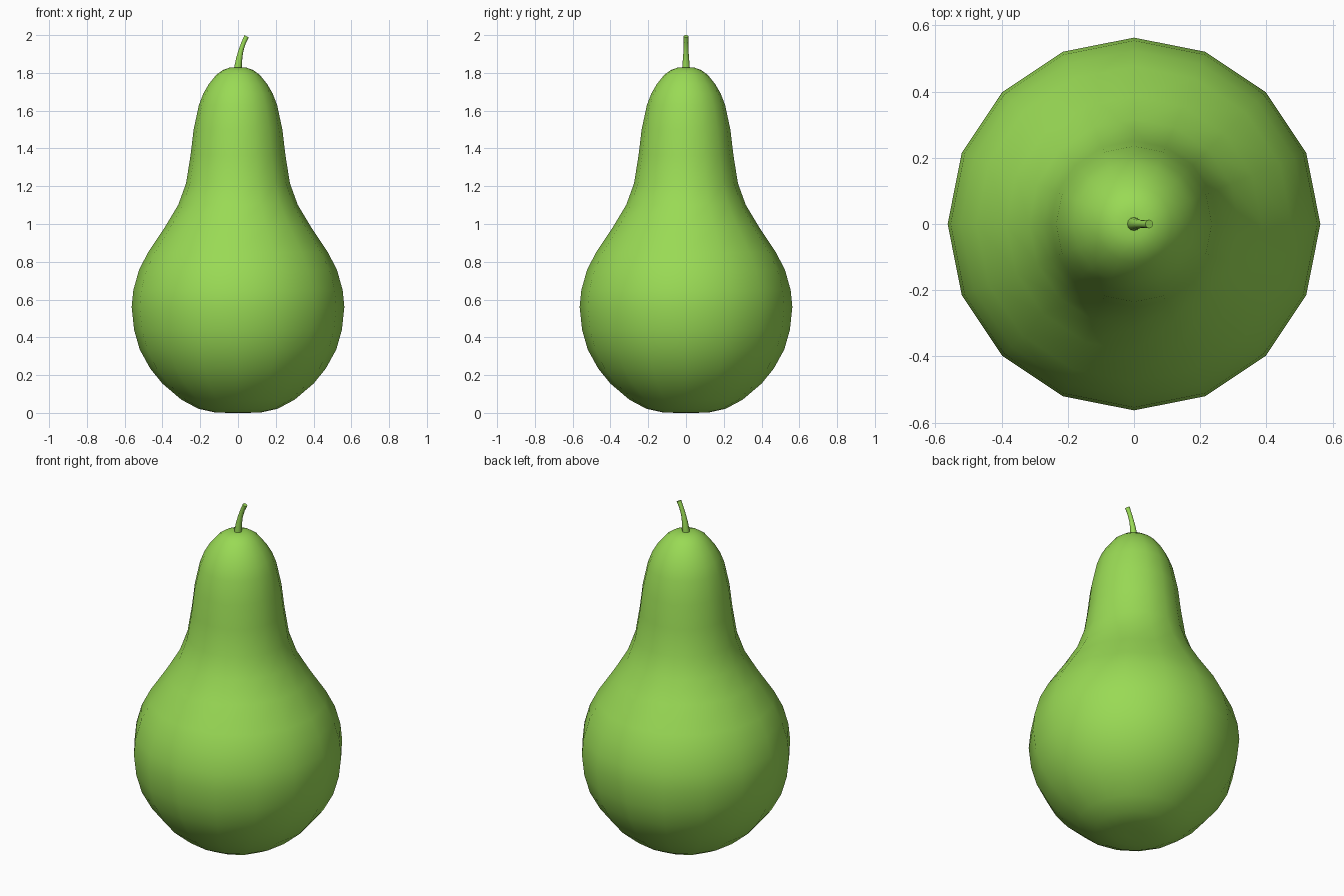
import bpy, bmesh, math
from mathutils import Vector

if "Cube" in bpy.data.objects:
    bpy.data.objects.remove(bpy.data.objects["Cube"])

SIDES = 16

green = bpy.data.materials.new("pear_green")
green.diffuse_color = (0.32, 0.70, 0.09, 1)
green.use_nodes = True
green.node_tree.nodes["Principled BSDF"].inputs["Base Color"].default_value = green.diffuse_color


def tube(name, rings, sides):
    """Skin rings of (centre, radius, tilt about y) with capped ends."""
    bm = bmesh.new()
    loops = []
    for centre, r, tilt in rings:
        u = Vector((math.cos(tilt), 0, -math.sin(tilt)))
        v = Vector((0, 1, 0))
        loops.append([bm.verts.new(Vector(centre)
                      + u * r * math.cos(2 * math.pi * i / sides)
                      + v * r * math.sin(2 * math.pi * i / sides)) for i in range(sides)])
    for a, b in zip(loops, loops[1:]):
        for i in range(sides):
            j = (i + 1) % sides
            bm.faces.new((a[i], a[j], b[j], b[i]))
    bm.faces.new(loops[0][::-1])
    bm.faces.new(loops[-1])
    mesh = bpy.data.meshes.new(name)
    bm.to_mesh(mesh)
    bm.free()
    mesh.materials.append(green)
    obj = bpy.data.objects.new(name, mesh)
    bpy.context.collection.objects.link(obj)
    bpy.context.view_layer.objects.active = obj
    obj.select_set(True)
    bpy.ops.object.shade_smooth_by_angle(angle=math.radians(50))
    obj.select_set(False)
    return obj


# Pear body: (radius, height)
profile = [(0.04, 0.0), (0.12, 0.002), (0.21, 0.022), (0.30, 0.07), (0.40, 0.155),
           (0.465, 0.235), (0.52, 0.335), (0.55, 0.44), (0.563, 0.56), (0.554, 0.65),
           (0.524, 0.757), (0.476, 0.85), (0.386, 0.985), (0.317, 1.10), (0.275, 1.215),
           (0.251, 1.365), (0.235, 1.50), (0.207, 1.63), (0.184, 1.69), (0.155, 1.74),
           (0.115, 1.79), (0.08, 1.815), (0.045, 1.828), (0.015, 1.828)]
tube("pear_body", [((0, 0, z), r, 0) for r, z in profile], SIDES)

# Bent, tapering stem
stem = [((0, 0, 1.80), 0.021, 0.0), ((0, 0, 1.83), 0.02, 0.08), ((0.007, 0, 1.88), 0.016, 0.15),
        ((0.016, 0, 1.92), 0.013, 0.27), ((0.03, 0, 1.96), 0.012, 0.4),
        ((0.046, 0, 1.994), 0.013, 0.48)]
tube("stem", stem, 12)
